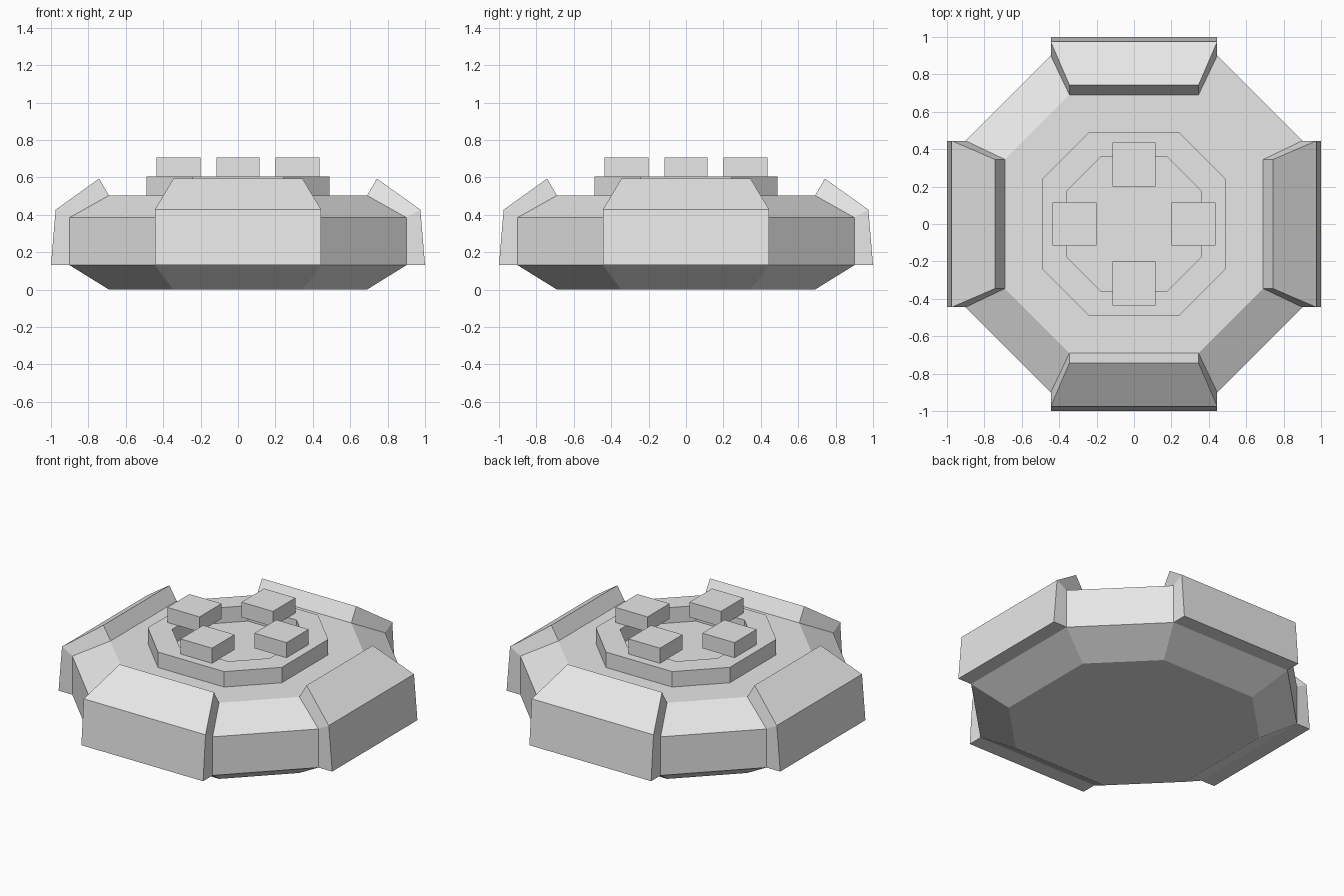
import bpy
import bmesh
import math
from mathutils import Matrix

cube = bpy.data.objects.get("Cube")
if cube:
    bpy.data.objects.remove(cube, do_unlink=True)

# Single flat grey
grey = bpy.data.materials.new("light_grey")
grey.use_nodes = True
grey.diffuse_color = (0.8, 0.8, 0.8, 1)
grey.node_tree.nodes["Principled BSDF"].inputs["Base Color"].default_value = (0.8, 0.8, 0.8, 1)


def octagon(bm, r, h, z):
    """Ring of eight vertices: r is the side distance, h the half side length."""
    pts = [(r, -h), (r, h), (h, r), (-h, r), (-r, h), (-r, -h), (-h, -r), (h, -r)]
    return [bm.verts.new((x, y, z)) for x, y in pts]


def bridge(bm, a, b):
    """Join two vertex loops of equal length with quads."""
    n = len(a)
    for i in range(n):
        j = (i + 1) % n
        bm.faces.new((a[i], a[j], b[j], b[i]))


def finish(bm, name):
    bmesh.ops.recalc_face_normals(bm, faces=bm.faces[:])
    mesh = bpy.data.meshes.new(name)
    bm.to_mesh(mesh)
    bm.free()
    mesh.materials.append(grey)
    obj = bpy.data.objects.new(name, mesh)
    bpy.context.collection.objects.link(obj)
    return obj


# Hull: stacked octagons with sloped bottom and top
bm = bmesh.new()
rings = [octagon(bm, r, h, z) for r, h, z in
         ((0.69, 0.345, 0), (0.9, 0.445, 0.13), (0.9, 0.445, 0.385), (0.69, 0.345, 0.503))]
for low, high in zip(rings, rings[1:]):
    bridge(bm, low, high)
bm.faces.new(rings[0])
bm.faces.new(rings[-1])
finish(bm, "hull")

# Raised collar with an open centre
bm = bmesh.new()
outer_low, outer_top = (octagon(bm, 0.49, 0.242, z) for z in (0.503, 0.605))
inner_low, inner_top = (octagon(bm, 0.357, 0.178, z) for z in (0.503, 0.605))
for a, b in ((outer_low, outer_top), (outer_top, inner_top),
             (inner_top, inner_low), (inner_low, outer_low)):
    bridge(bm, a, b)
finish(bm, "collar")

# Side armour (radius, half width, height) and collar blocks, repeated every quarter turn
armour_profile = [(0.9, 0.445, 0.13), (1.0, 0.445, 0.13), (0.975, 0.445, 0.427),
                  (0.743, 0.345, 0.593), (0.69, 0.345, 0.503), (0.9, 0.445, 0.385)]
for name, angle in (("left", 0), ("back", 90), ("right", 180), ("front", 270)):
    turn = Matrix.Rotation(math.radians(angle), 4, 'Z')

    bm = bmesh.new()
    ends = [[bm.verts.new((r, s * w, z)) for r, w, z in armour_profile] for s in (-1, 1)]
    bridge(bm, *ends)
    for end in ends:
        # Split the cap into the upright and the sloped quad
        bm.faces.new((end[0], end[1], end[2], end[5]))
        bm.faces.new((end[5], end[2], end[3], end[4]))
    bm.transform(turn)
    finish(bm, name + "_armour_plate")

    bm = bmesh.new()
    bmesh.ops.create_cube(bm, size=1)
    bm.transform(turn @ Matrix.Translation((0.318, 0, 0.655))
                 @ Matrix.Diagonal((0.235, 0.23, 0.1, 1)))
    finish(bm, name + "_collar_block")
